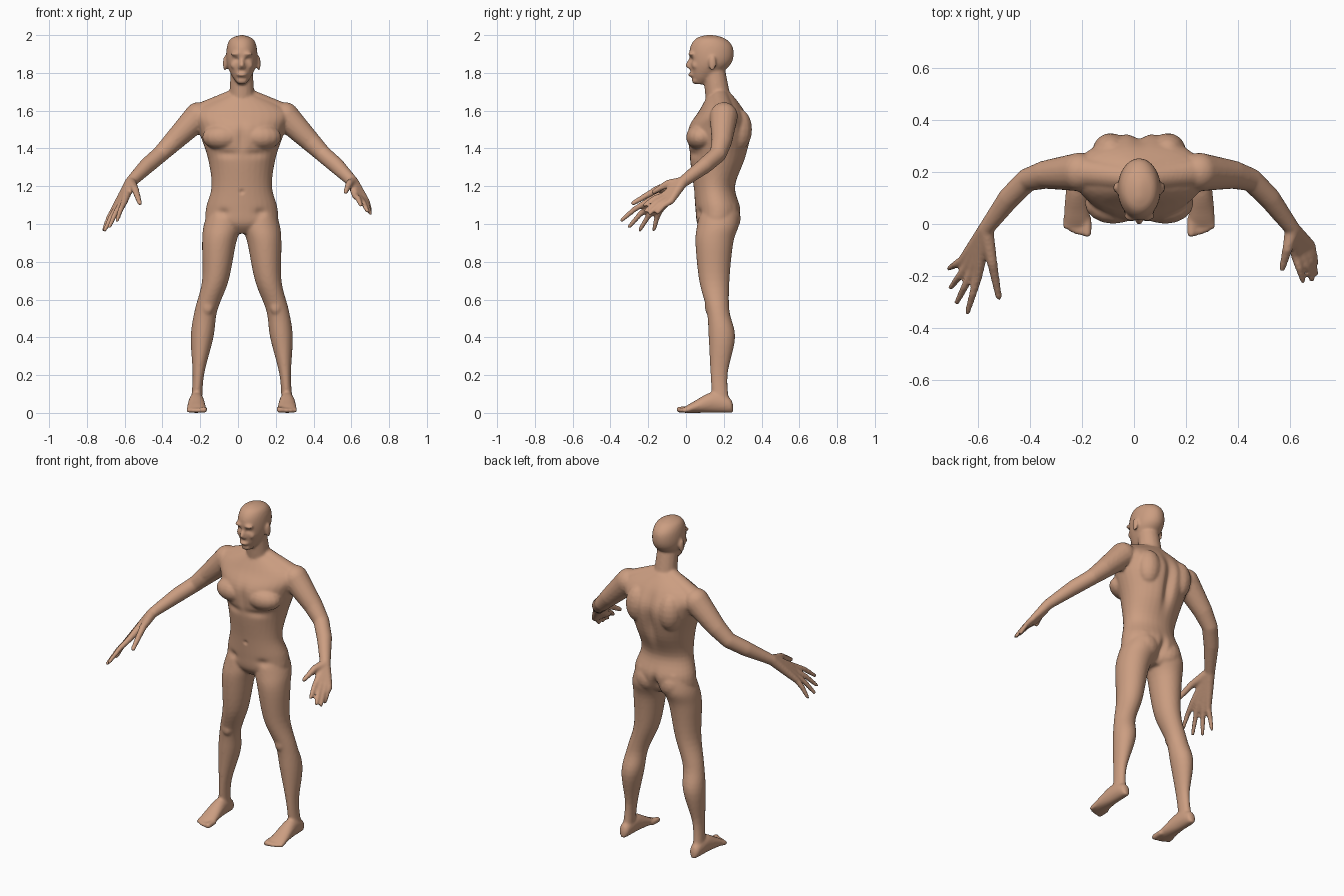
import bpy
import bmesh
from math import sin, cos, pi, exp
from mathutils import Vector, Matrix

default_cube = bpy.data.objects.get("Cube")
if default_cube:
    bpy.data.objects.remove(default_cube, do_unlink=True)

MIDDLE = 0.02          # the body stands slightly off the centre
SIDES = {"right": -1, "left": 1}
body_mesh = bmesh.new()


def flowing(rows, steps=5):
    """Fill in a smooth curve through a few rows of measurements."""
    padded = [rows[0], *rows, rows[-1]]
    filled = []
    for before, start, end, after in zip(padded, padded[1:], padded[2:], padded[3:]):
        for step in range(steps):
            t = step / steps
            filled.append([
                b + t * (c - a) / 2
                + t * t * (a - 2.5 * b + 2 * c - d / 2)
                + t * t * t * (b - c + (b - c + d - a) / 2)
                for a, b, c, d in zip(before, start, end, after)])
    return filled + [rows[-1]]


def oval(centre, across, along):
    """Ring of points around a centre, from two half axes."""
    turns = [2 * pi * step / 32 for step in range(32)]
    return [centre + across * cos(turn) + along * sin(turn) for turn in turns]


def level(height, x, half_width, front, back):
    """Horizontal ring reaching from the front to the back depth."""
    return oval(Vector((x, (front + back) / 2, height)),
                Vector((half_width, 0, 0)), Vector((0, (back - front) / 2, 0)))


def loft(rings):
    """Closed skin over a list of equally long rings."""
    loops = [[body_mesh.verts.new(point) for point in ring] for ring in rings]
    for low, high in zip(loops, loops[1:]):
        for i in range(len(low)):
            body_mesh.faces.new((low[i - 1], low[i], high[i], high[i - 1]))
    body_mesh.faces.new(loops[0])
    body_mesh.faces.new(loops[-1][::-1])


def ball(centre, size):
    matrix = Matrix.Translation(centre) @ Matrix.Diagonal((*size, 1))
    bmesh.ops.create_uvsphere(body_mesh, u_segments=16, v_segments=10, radius=1, matrix=matrix)


def limb(points, radii):
    """Chain of tapered rods with round joints."""
    joints = [(Vector(point), radius) for point, radius in zip(points, radii)]
    for point, radius in joints:
        ball(point, [radius] * 3)
    for (start, wide), (end, narrow) in zip(joints, joints[1:]):
        turn = (end - start).to_track_quat('Z', 'Y').to_matrix().to_4x4()
        bmesh.ops.create_cone(
            body_mesh, cap_ends=True, segments=16, radius1=wide, radius2=narrow,
            depth=(end - start).length,
            matrix=Matrix.Translation((start + end) / 2) @ turn)


# Torso: height, half width, front, back
torso = [(.95, .06, .1, .22), (1, .18, .06, .27), (1.08, .19, .05, .29),
         (1.2, .16, .04, .26), (1.35, .18, .02, .32), (1.5, .23, .01, .35),
         (1.6, .25, .07, .31), (1.69, .07, .12, .24)]
# Head, in the same order
head = [(1.74, .02, .05, .1), (1.78, .05, .03, .16), (1.85, .08, .02, .24),
        (1.93, .08, .02, .25), (1.98, .06, .05, .21), (2, .01, .1, .15)]
for part in (torso, head):
    loft([level(height, MIDDLE, width, front, back)
          for height, width, front, back in flowing(part)])

# Neck, nose, lips and chin
limb([(MIDDLE, .18, 1.6), (MIDDLE, .15, 1.8)], (.07, .06))
limb([(MIDDLE, .03, 1.88), (MIDDLE, .01, 1.84)], (.01, .014))
ball((MIDDLE, .03, 1.79), (.03, .02, .01))
ball((MIDDLE, .05, 1.76), (.03, .02, .02))

# Leg: height, distance from the middle, half width, front, back
leg = [(.05, .24, .03, .14, .23), (.2, .23, .03, .13, .22), (.4, .21, .06, .12, .26),
       (.54, .19, .06, .11, .23), (.7, .14, .07, .07, .23), (.9, .12, .09, .05, .25),
       (1, .1, .1, .06, .28), (1.1, .09, .07, .08, .27)]
# Foot from heel to ball: depth, half width, top
foot = [(.25, .01, .04), (.23, .03, .08), (.14, .04, .11), (.04, .05, .06), (-.01, .05, .03)]
# Arm from shoulder to wrist, and its thickness
arm = [(.23, .2, 1.57), (.36, .19, 1.44), (.43, .17, 1.37), (.5, .1, 1.31), (.59, -.02, 1.22)]
arm_thickness = (.075, .055, .045, .043, .03)
# Hands: knuckle and tip of index finger, then of little finger, and thumb tip
hands = {
    "right": ((.62, -.2, 1.12), (.66, -.34, 1.02), (.68, -.14, 1.07), (.73, -.17, .97),
              (.54, -.28, 1.11)),
    "left": ((.6, -.12, 1.15), (.63, -.22, 1.1), (.66, -.08, 1.12), (.68, -.15, 1.06),
             (.55, -.17, 1.17))}

for name, side in SIDES.items():
    def mirrored(x, y, z):
        return Vector((MIDDLE + side * x, y, z))

    # Leg, foot and toes
    loft([level(height, MIDDLE + side * x, width, front, back)
          for height, x, width, front, back in flowing(leg)])
    loft([oval(mirrored(.24, depth, top / 2), Vector((width, 0, 0)), Vector((0, 0, top / 2)))
          for depth, width, top in flowing(foot)])
    for toe in range(5):
        size = .013 if toe else .017
        x = .2 + toe / 50
        limb([mirrored(x, .02, .02), mirrored(x, toe * toe / 600 - .035, size)], (size, size))

    # Buttock, kneecap, chest muscle, shoulder blade and sloping shoulder
    ball(mirrored(.08, .22, 1.03), (.08, .07, .08))
    ball(mirrored(.18, .12, .56), (.03, .02, .04))
    ball(mirrored(.1, .08, 1.46), (.11, .08, .07))
    ball(mirrored(.11, .28, 1.5), (.07, .07, .11))
    limb([mirrored(.05, .18, 1.66), mirrored(.22, .2, 1.58)], (.05, .06))

    # Brow, cheek, nostril and ear
    ball(mirrored(.03, .03, 1.9), (.03, .02, .01))
    ball(mirrored(.04, .05, 1.84), (.02, .02, .02))
    ball(mirrored(.01, .02, 1.83), (.01, .01, .01))
    ball(mirrored(.09, .14, 1.85), (.01, .02, .04))

    # Arm, palm, fingers and thumb
    limb([mirrored(*joint) for joint in arm], arm_thickness)
    index, index_tip, little, little_tip, thumb_tip = [mirrored(*p) for p in hands[name]]
    wrist = mirrored(*arm[-1])
    for finger in range(4):
        share = finger / 3
        knuckle = index.lerp(little, share)
        longer = Vector((side, -1, -1)) * sin(pi * share) * .02
        tip = index_tip.lerp(little_tip, share) + longer
        bend = knuckle.lerp(tip, .5) + Vector((0, 0, .01))
        limb([wrist, knuckle, bend, tip], (.03, .018, .015, .011))
    thumb_root = wrist.lerp(thumb_tip, .5) + Vector((0, 0, .02))
    limb([wrist, thumb_root, thumb_tip], (.03, .02, .013))

# Join everything into one skin
bmesh.ops.recalc_face_normals(body_mesh, faces=body_mesh.faces)
mesh = bpy.data.meshes.new("body")
body_mesh.to_mesh(mesh)
body_mesh.free()
body = bpy.data.objects.new("body", mesh)
bpy.context.collection.objects.link(body)
bpy.context.view_layer.objects.active = body
body.select_set(True)


def apply_modifier(kind, **settings):
    modifier = body.modifiers.new(kind.lower(), kind)
    for setting, value in settings.items():
        setattr(modifier, setting, value)
    bpy.ops.object.modifier_apply(modifier=modifier.name)


apply_modifier('REMESH', mode='VOXEL', voxel_size=.0075)
apply_modifier('SMOOTH', factor=.5, iterations=4)

# Sculpted hollows: centre, reach across, reach in height, depth
hollows = {
    "spine": ((0, .34, 1.4), .03, .18, .03),
    "cleft": ((0, .28, 1), .02, .07, .03),
    "breastbone": ((0, 0, 1.46), .02, .07, .01),
    "navel": ((0, .04, 1.17), .01, .01, .01),
    "eye socket": ((.03, .02, 1.87), .015, .01, .01),
    "below chest": ((.09, .02, 1.37), .07, .02, .01),
    "groin": ((.1, .06, 1.06), .03, .02, .01)}


def hollow_depth(point):
    push = 0
    for (x, y, z), across, height, depth in hollows.values():
        push += depth * exp(-((abs(point.x - MIDDLE) - x) / across) ** 2
                            - ((point.y - y) / .05) ** 2
                            - ((point.z - z) / height) ** 2)
    return push


skin_mesh = body.data
points = [vertex.co.copy() for vertex in skin_mesh.vertices]
normals = [vertex.normal.copy() for vertex in skin_mesh.vertices]
sculpted = []
for point, normal in zip(points, normals):
    sculpted.extend(point - normal * hollow_depth(point))
skin_mesh.vertices.foreach_set("co", sculpted)
skin_mesh.update()
apply_modifier('SMOOTH', factor=.5, iterations=2)
bpy.ops.object.shade_smooth()

skin = bpy.data.materials.new("tan skin")
skin.use_nodes = True
colour = (.6, .34, .22, 1)
skin.diffuse_color = colour
skin.node_tree.nodes["Principled BSDF"].inputs["Base Color"].default_value = colour
body.data.materials.clear()
body.data.materials.append(skin)
